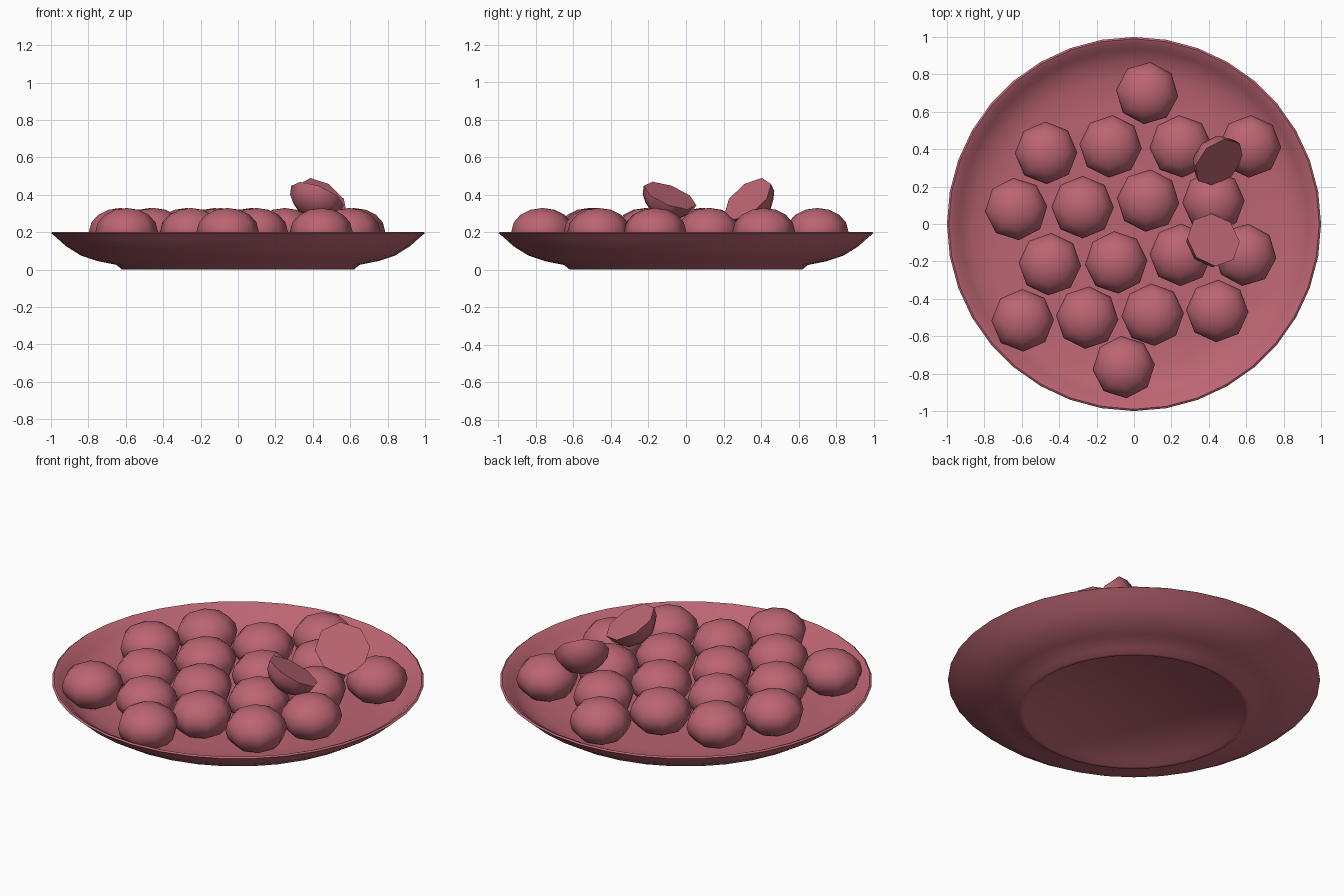
import bpy, bmesh, math
from mathutils import Vector

if "Cube" in bpy.data.objects:
    bpy.data.objects.remove(bpy.data.objects["Cube"])

mat = bpy.data.materials.new("rose")
mat.diffuse_color = (0.50, 0.13, 0.17, 1)
mat.use_nodes = True
mat.node_tree.nodes["Principled BSDF"].inputs["Base Color"].default_value = mat.diffuse_color


def finish(bm, name, angle=50):
    bmesh.ops.recalc_face_normals(bm, faces=bm.faces)
    me = bpy.data.meshes.new(name)
    bm.to_mesh(me)
    bm.free()
    ob = bpy.data.objects.new(name, me)
    bpy.context.collection.objects.link(ob)
    me.materials.append(mat)
    bpy.ops.object.select_all(action='DESELECT')
    ob.select_set(True)
    bpy.context.view_layer.objects.active = ob
    bpy.ops.object.shade_smooth_by_angle(angle=math.radians(angle))
    return ob


def ball_mesh(radius, height):
    bm = bmesh.new()
    bmesh.ops.create_uvsphere(bm, u_segments=8, v_segments=8, radius=1)
    bmesh.ops.scale(bm, vec=(radius, radius, height), verts=bm.verts)
    return bm


# Plate: lathed closed profile, underside centre out to the rim and back inside
profile = [(0, 0.025), (0.57, 0.025), (0.60, 0.0), (0.62, 0.0), (0.65, 0.025),
           (0.75, 0.045), (0.84, 0.075), (0.92, 0.125), (0.97, 0.17),
           (1.0, 0.195), (0.99, 0.202), (0.965, 0.19), (0.93, 0.155),
           (0.87, 0.115), (0.78, 0.09), (0.65, 0.08), (0, 0.08)]
bm = bmesh.new()
vs = [bm.verts.new((r, 0, z)) for r, z in profile]
es = [bm.edges.new(p) for p in zip(vs, vs[1:])]
bmesh.ops.spin(bm, geom=vs + es, cent=(0, 0, 0), axis=(0, 0, 1),
               angle=math.tau, steps=36, use_duplicate=False)
bmesh.ops.remove_doubles(bm, verts=bm.verts, dist=1e-4)
finish(bm, "plate", 60)

# Whole balls resting on the plate
centres = [(.07, .70), (-.47, .38), (-.125, .415), (.25, .415), (.62, .415),
           (-.63, .08), (-.275, .09), (.075, .125), (.425, .12),
           (-.45, -.215), (-.095, -.205), (.25, -.165), (.595, -.165),
           (-.595, -.515), (-.25, -.5), (.1, -.485), (.445, -.465), (-.055, -.765)]
for i, (x, y) in enumerate(centres):
    ob = finish(ball_mesh(0.167, 0.125), f"ball_{i + 1}")
    ob.location = (x, y, 0.204)
    ob.rotation_euler.z = math.radians((i * 7) % 12 - 6)

# Two halved balls lying on top, cut face along the given direction
halves = [((.425, -.085, .395), (.4, .4, 1)), ((.455, .33, .378), (.5, -.55, .67))]
for i, (loc, normal) in enumerate(halves):
    bm = ball_mesh(0.15, 0.125)
    bmesh.ops.bisect_plane(bm, geom=bm.verts[:] + bm.edges[:] + bm.faces[:],
                           plane_co=(0, 0, 0), plane_no=(0, 0, 1), clear_outer=True)
    bmesh.ops.holes_fill(bm, edges=[e for e in bm.edges if e.is_boundary], sides=0)
    ob = finish(bm, f"half_ball_{i + 1}")
    ob.location = loc
    ob.rotation_euler = Vector(normal).to_track_quat('Z', 'Y').to_euler()
